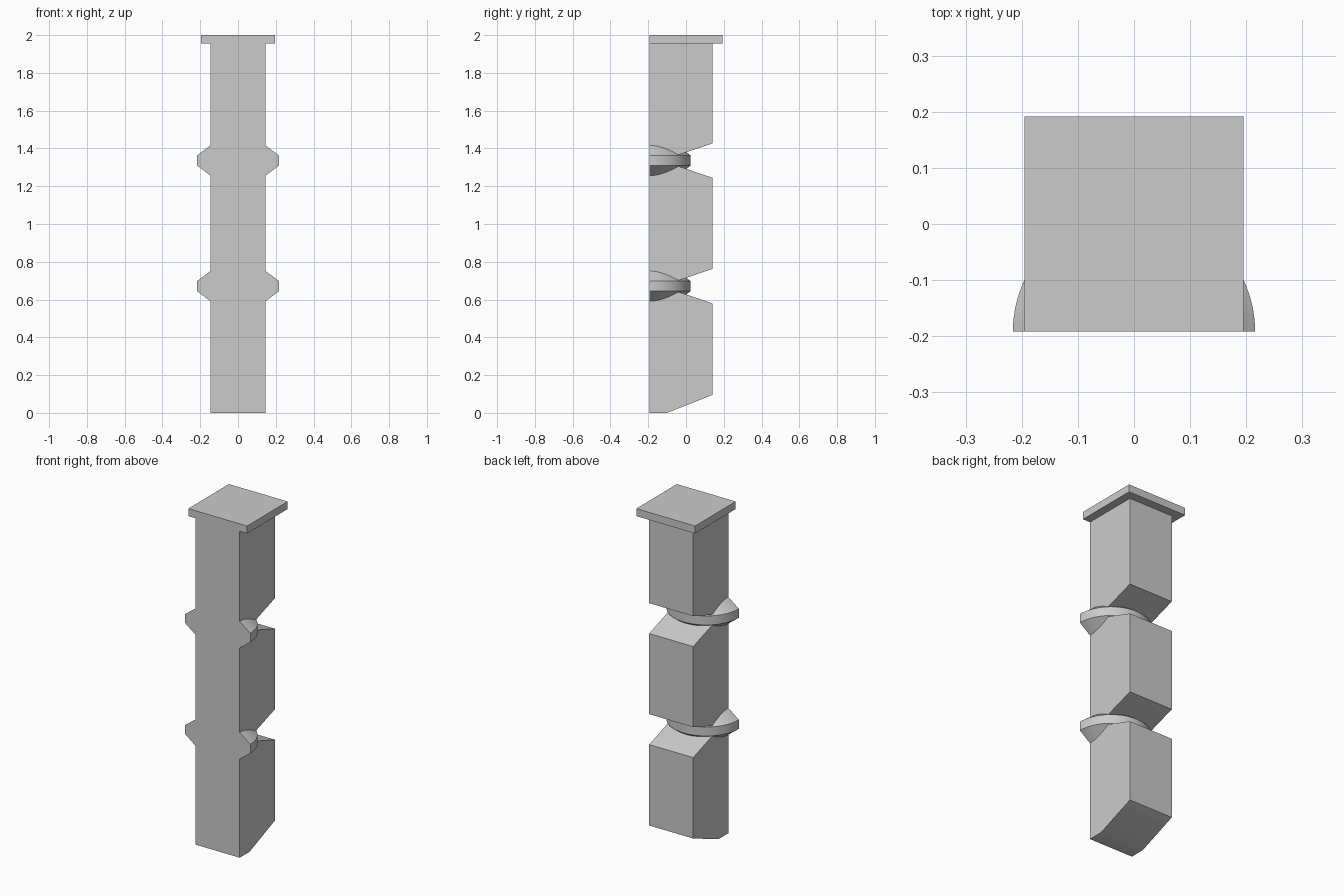
import bpy, bmesh
from math import pi, cos, sin, radians

if "Cube" in bpy.data.objects:
    bpy.data.objects.remove(bpy.data.objects["Cube"])

FRONT, BACK, HALF = -0.192, 0.14, 0.146   # post faces
BANDS = (0.671, 1.336)                    # heights of the two rings

grey = bpy.data.materials.new("plain grey")
grey.use_nodes = True
colour = (0.6, 0.6, 0.6, 1)
grey.diffuse_color = colour
grey.node_tree.nodes["Principled BSDF"].inputs["Base Color"].default_value = colour


def finish(name, bm):
    bmesh.ops.recalc_face_normals(bm, faces=bm.faces)
    mesh = bpy.data.meshes.new(name)
    bm.to_mesh(mesh)
    bm.free()
    mesh.materials.append(grey)
    obj = bpy.data.objects.new(name, mesh)
    bpy.context.collection.objects.link(obj)
    bpy.ops.object.select_all(action="DESELECT")
    obj.select_set(True)
    bpy.context.view_layer.objects.active = obj
    bpy.ops.object.shade_smooth_by_angle(angle=radians(30))
    return obj


def extrude_side_profile(name, points, half):
    """Extrude a (y, z) outline across x."""
    bm = bmesh.new()
    face = bm.faces.new([bm.verts.new((-half, y, z)) for y, z in points])
    new = bmesh.ops.extrude_face_region(bm, geom=[face])["geom"]
    bmesh.ops.translate(bm, vec=(2 * half, 0, 0),
                        verts=[v for v in new if isinstance(v, bmesh.types.BMVert)])
    return finish(name, bm)


def half_ring(name, z):
    """Half disc with sloped shoulders, flush with the front of the post."""
    profile = [(HALF, -0.08), (0.216, -0.027), (0.216, 0.027), (HALF, 0.08)]
    steps = 32
    bm = bmesh.new()
    rows = [[bm.verts.new((r * cos(pi * i / steps), FRONT + r * sin(pi * i / steps), z + h))
             for r, h in profile] for i in range(steps + 1)]
    for a, b in zip(rows, rows[1:]):
        for j in range(3):
            bm.faces.new((a[j], b[j], b[j + 1], a[j + 1]))
    # top, bottom and flat front
    bm.faces.new([row[3] for row in rows])
    bm.faces.new([row[0] for row in rows])
    bm.faces.new(rows[0] + rows[-1][::-1])
    return finish(name, bm)


# Post: flat front, V notches cut into the back at each ring, chamfered foot
outline = [(FRONT, 0), (-0.1, 0), (BACK, 0.095)]
for z in BANDS:
    outline += [(BACK, z - 0.091), (-0.13, z), (BACK, z + 0.091)]
outline += [(BACK, 1.955), (FRONT, 1.955)]
extrude_side_profile("post", outline, HALF)

# Rings
for label, z in zip(("lower_ring", "upper_ring"), BANDS):
    half_ring(label, z)

# Cap slab
extrude_side_profile("cap", [(FRONT, 1.955), (0.192, 1.955), (0.192, 2), (FRONT, 2)], 0.195)
